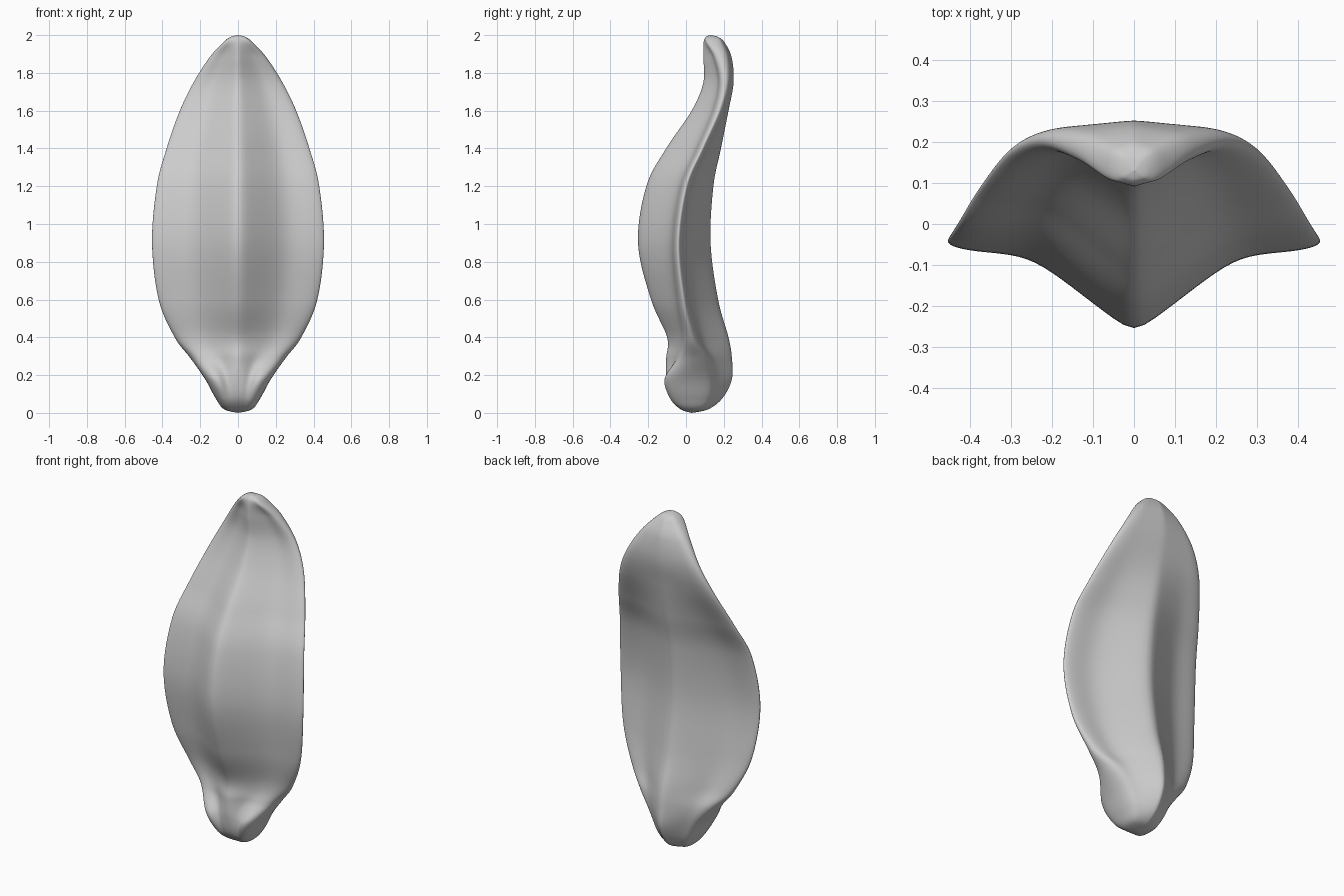
import bpy, math

if "Cube" in bpy.data.objects:
    bpy.data.objects.remove(bpy.data.objects["Cube"])

# Stations up the petal: height, half width, front keel y, rim y, rim half thickness, back ridge y
STATIONS = [
    (0.00, 0.00, 0.03, 0.03, 0.00, 0.03),
    (0.02, 0.075, -0.03, 0.035, 0.065, 0.12),
    (0.08, 0.12, -0.085, 0.025, 0.115, 0.195),
    (0.18, 0.175, -0.105, 0.015, 0.135, 0.243),
    (0.29, 0.252, -0.105, 0.04, 0.09, 0.243),
    (0.40, 0.335, -0.10, 0.025, 0.048, 0.225),
    (0.60, 0.42, -0.185, -0.015, 0.034, 0.17),
    (0.90, 0.455, -0.254, -0.042, 0.03, 0.13),
    (1.20, 0.43, -0.21, 0.0, 0.03, 0.145),
    (1.40, 0.378, -0.105, 0.085, 0.03, 0.185),
    (1.60, 0.308, 0.03, 0.172, 0.032, 0.225),
    (1.75, 0.235, 0.092, 0.205, 0.034, 0.252),
    (1.88, 0.152, 0.092, 0.187, 0.042, 0.242),
    (1.96, 0.08, 0.093, 0.15, 0.045, 0.205),
    (1.99, 0.04, 0.105, 0.14, 0.03, 0.17),
    (2.00, 0.00, 0.13, 0.13, 0.00, 0.13),
]
STEPS, SIDES = 10, 112


def catmull(a, b, c, d, t):
    return 0.5 * (2*b + (c - a)*t + (2*a - 5*b + 4*c - d)*t*t + (3*b - a - 3*c + d)*t**3)


def station(s):
    i = min(int(s), len(STATIONS) - 2)
    pick = [STATIONS[max(0, min(len(STATIONS) - 1, i + k))] for k in (-1, 0, 1, 2)]
    return [catmull(*vals, s - i) for vals in zip(*pick)]


def keel(u, reach):
    # rounded peak, straight flank, then blends into the flat rim at "reach"
    r = math.sqrt(u*u + 0.004) - math.sqrt(0.004)
    return 0.07 * math.log(1 + math.exp((reach - r) / 0.07)) / reach


def ring(s):
    z, w, yf, ye, t, yb = station(s)
    # two shallow grooves on the front of the base
    groove = 0.022 * math.exp(-((z - 0.2) / 0.1) ** 2)
    pts = []
    for k in range(SIDES):
        a = 2 * math.pi * k / SIDES
        u = abs(math.cos(a))
        edge = math.sqrt(max(0.0, 1 - u**6))
        if math.sin(a) < 0:
            y = ye - t*edge - (ye - t - yf) * keel(u, 0.5)
            y += groove * math.exp(-((u - 0.36) / 0.18) ** 2)
        else:
            y = ye + t*edge + (yb - ye - t) * keel(u, 0.56)
        pts.append((w * math.cos(a), y, z))
    return pts


# Petal body: lofted rings closed by a point at each end
last = (len(STATIONS) - 1) * STEPS
verts = [(0, STATIONS[0][3], 0)]
for j in range(1, last):
    verts += ring(j / STEPS)
verts.append((0, STATIONS[-1][3], 2))
top = len(verts) - 1
faces = []
for k in range(SIDES):
    n = (k + 1) % SIDES
    faces.append((0, 1 + n, 1 + k))
    for j in range(last - 2):
        p, q = 1 + j*SIDES, 1 + (j + 1)*SIDES
        faces.append((p + k, p + n, q + n, q + k))
    q = 1 + (last - 2)*SIDES
    faces.append((q + k, q + n, top))

mesh = bpy.data.meshes.new("petal")
mesh.from_pydata(verts, [], faces)
mesh.update()
mesh.shade_smooth()
petal = bpy.data.objects.new("petal", mesh)
bpy.context.collection.objects.link(petal)
